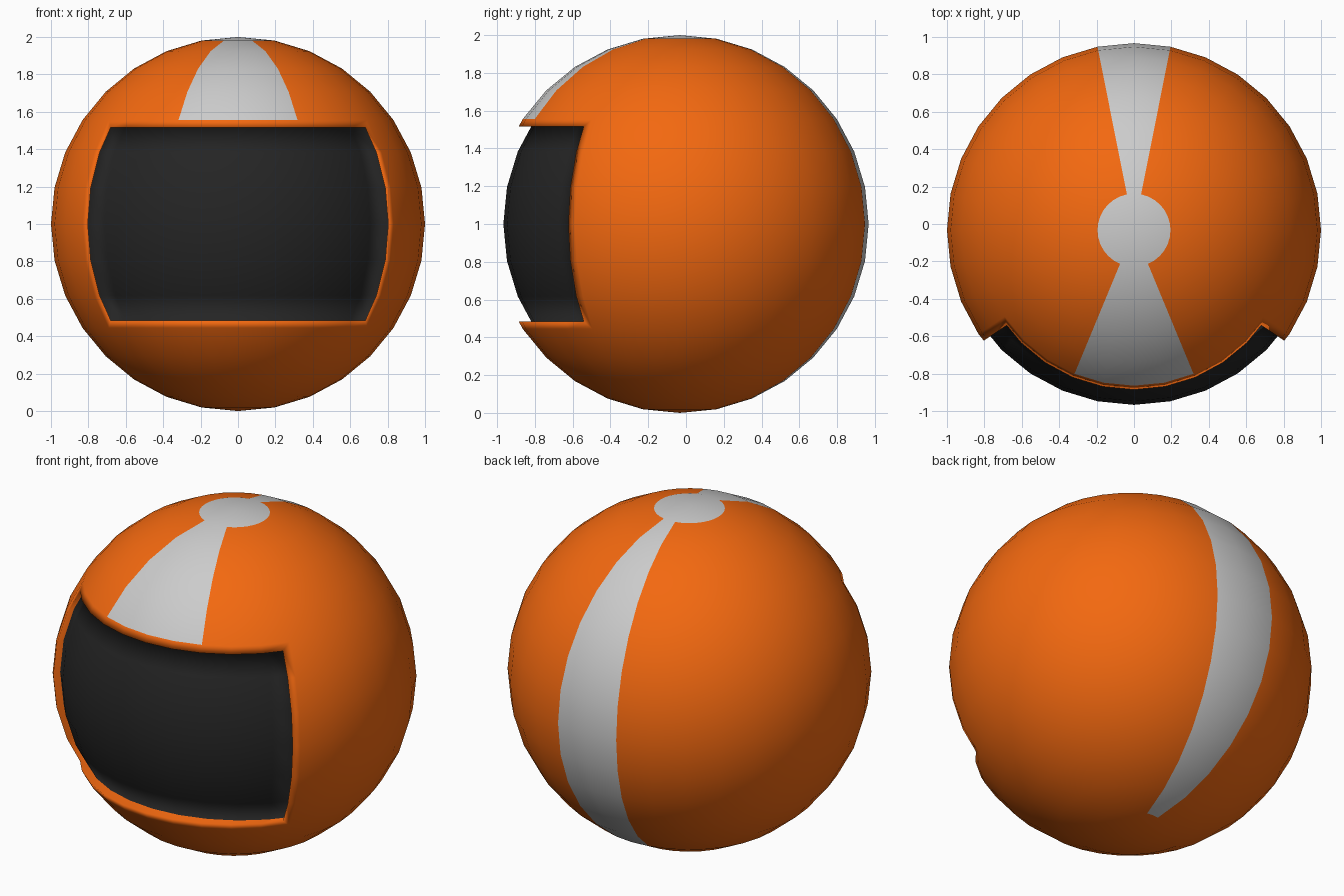
import bpy, bmesh, math
from mathutils import Matrix, Vector

if "Cube" in bpy.data.objects:
    bpy.data.objects.remove(bpy.data.objects["Cube"])

CENTRE = Vector((0, -0.033, 1))
RECESS = 0.066
STEP = math.radians(11.25)      # 32 segments, 16 rings


def material(name, rgb):
    m = bpy.data.materials.new(name)
    m.diffuse_color = (*rgb, 1)
    m.use_nodes = True
    m.node_tree.nodes["Principled BSDF"].inputs["Base Color"].default_value = m.diffuse_color
    return m


bm = bmesh.new()
bmesh.ops.create_uvsphere(bm, u_segments=32, v_segments=16, radius=1,
                          matrix=Matrix.Translation(CENTRE))


def angles(face):
    """Latitude, and longitude measured from the front and from the back."""
    d = face.calc_center_median() - CENTRE
    lat = math.asin(d.z / d.length)
    return lat / STEP, abs(math.atan2(d.x, -d.y)) / STEP, abs(math.atan2(d.x, d.y)) / STEP


# Painted crown disc, wide front stripe and narrow back stripe
window = []
for f in bm.faces:
    lat, front, back = angles(f)
    crown = lat > 7
    front_stripe = lat > 3 and front < 2
    back_stripe = lat > -7 and back < 1
    if crown or front_stripe or back_stripe:
        f.material_index = 1
    if abs(lat) < 3 and front < 5:
        window.append(f)

# Visor: inset the window, then push it straight back
bmesh.ops.inset_region(bm, faces=window, thickness=0.045, depth=0,
                       use_boundary=True, use_even_offset=True)
geom = bmesh.ops.extrude_face_region(bm, geom=window)["geom"]
bmesh.ops.delete(bm, geom=[f for f in window if f.is_valid], context='FACES')
for f in (g for g in geom if isinstance(g, bmesh.types.BMFace)):
    f.material_index = 2
bmesh.ops.translate(bm, vec=(0, RECESS, 0),
                    verts=[g for g in geom if isinstance(g, bmesh.types.BMVert)])

for f in bm.faces:
    f.smooth = True
bmesh.ops.recalc_face_normals(bm, faces=bm.faces)

mesh = bpy.data.meshes.new("helmet")
bm.to_mesh(mesh)
bm.free()
for m in (material("orange", (0.9, 0.14, 0.005)),
          material("light_grey", (0.56, 0.56, 0.56)),
          material("visor_black", (0.018, 0.018, 0.018))):
    mesh.materials.append(m)
helmet = bpy.data.objects.new("helmet", mesh)
bpy.context.collection.objects.link(helmet)
